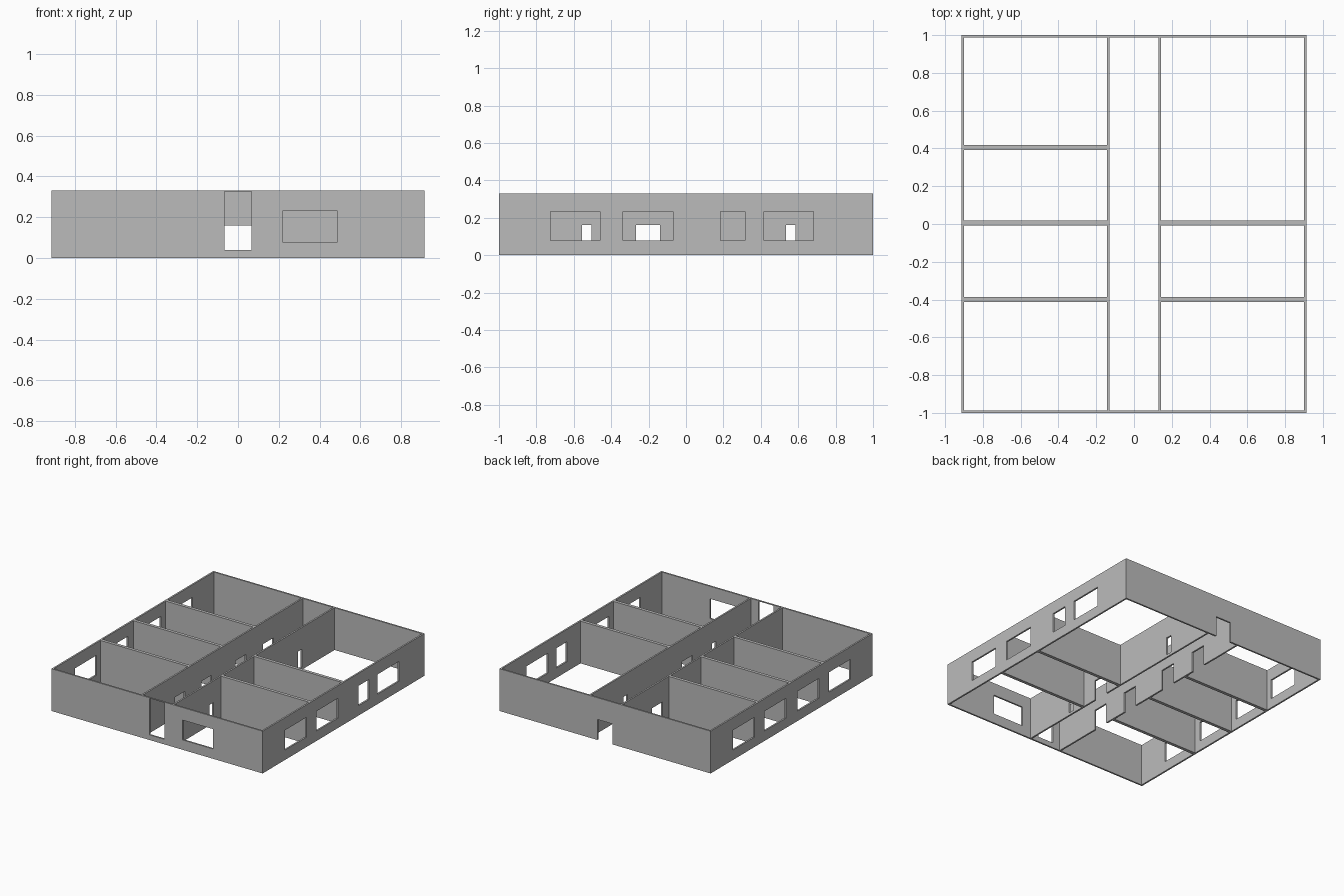
import bpy
import bmesh

cube = bpy.data.objects.get("Cube")
if cube:
    bpy.data.objects.remove(cube, do_unlink=True)

# Wall colour
plaster = bpy.data.materials.new("grey_plaster")
plaster.use_nodes = True
GREY = (0.5, 0.5, 0.5, 1)
plaster.diffuse_color = GREY
plaster.node_tree.nodes["Principled BSDF"].inputs["Base Color"].default_value = GREY

W, D, H = 0.913, 1.0, 0.33      # half width, half depth, wall height
T = 0.013                       # long wall thickness
CORRIDOR = 0.137                # corridor wall centre


def wall(name, axis, at, thick, start, end, openings=()):
    """Wall running along an axis; openings are (centre, width, bottom, top)."""
    spans = [(c - w / 2, c + w / 2, b, t) for c, w, b, t in openings]
    us = sorted({start, end, *(u for s in spans for u in s[:2])})
    zs = sorted({0, H, *(z for s in spans for z in s[2:])})
    bm = bmesh.new()
    grid = {}

    def corner(u, z):
        if (u, z) not in grid:
            p = (u, at - thick / 2, z) if axis == "x" else (at - thick / 2, u, z)
            grid[u, z] = bm.verts.new(p)
        return grid[u, z]

    # Flat panel that leaves out the openings
    for u0, u1 in zip(us, us[1:]):
        for z0, z1 in zip(zs, zs[1:]):
            u, z = (u0 + u1) / 2, (z0 + z1) / 2
            if any(a < u < b and lo < z < hi for a, b, lo, hi in spans):
                continue
            bm.faces.new([corner(u0, z0), corner(u1, z0), corner(u1, z1), corner(u0, z1)])

    # Thicken the panel and tidy its faces
    res = bmesh.ops.extrude_face_region(bm, geom=bm.faces[:], use_keep_orig=True)
    moved = [v for v in res["geom"] if isinstance(v, bmesh.types.BMVert)]
    bmesh.ops.translate(bm, verts=moved, vec=(0, thick, 0) if axis == "x" else (thick, 0, 0))
    bmesh.ops.recalc_face_normals(bm, faces=bm.faces[:])
    bmesh.ops.dissolve_limit(bm, angle_limit=0.01, verts=bm.verts[:], edges=bm.edges[:])
    mesh = bpy.data.meshes.new(name)
    bm.to_mesh(mesh)
    bm.free()
    mesh.materials.append(plaster)
    obj = bpy.data.objects.new(name, mesh)
    bpy.context.collection.objects.link(obj)


def window(centre, width=0.265):
    return (centre, width, 0.077, 0.232)


def door(centre, width=0.128, bottom=0, top=0.16):
    return (centre, width, bottom, top)


# Outer walls
wall("front_wall", "x", -D + T / 2, T, -W, W,
     [door(0, 0.133, 0.04, 0.325), window(0.353)])
wall("back_wall", "x", D - T / 2, T, -W, W, [door(0, 0.133)])
wall("left_outer_wall", "y", W - T / 2, T, -D + T, D - T,
     [window(-0.593), window(-0.203), window(0.25, 0.132), window(0.55)])
wall("right_outer_wall", "y", -W + T / 2, T, -D + T, D - T,
     [window(y) for y in (-0.593, -0.203, 0.203, 0.593)])

# Corridor walls
wall("left_corridor_wall", "y", CORRIDOR, T, -D + T, D - T,
     [door(-0.53, 0.05, 0.02), door(-0.203), door(0.56, 0.05, 0.02)])
wall("right_corridor_wall", "y", -CORRIDOR, T, -D + T, D - T,
     [door(y) for y in (-0.53, -0.203, 0.22, 0.56)])

# Room dividers
inner, outer = CORRIDOR + T / 2, W - T
for i, y in enumerate((-0.4, 0.005, 0.405)):
    wall(f"right_divider_{i + 1}", "x", y, 0.025, -outer, -inner)
    if i < 2:
        wall(f"left_divider_{i + 1}", "x", y, 0.025, inner, outer)
